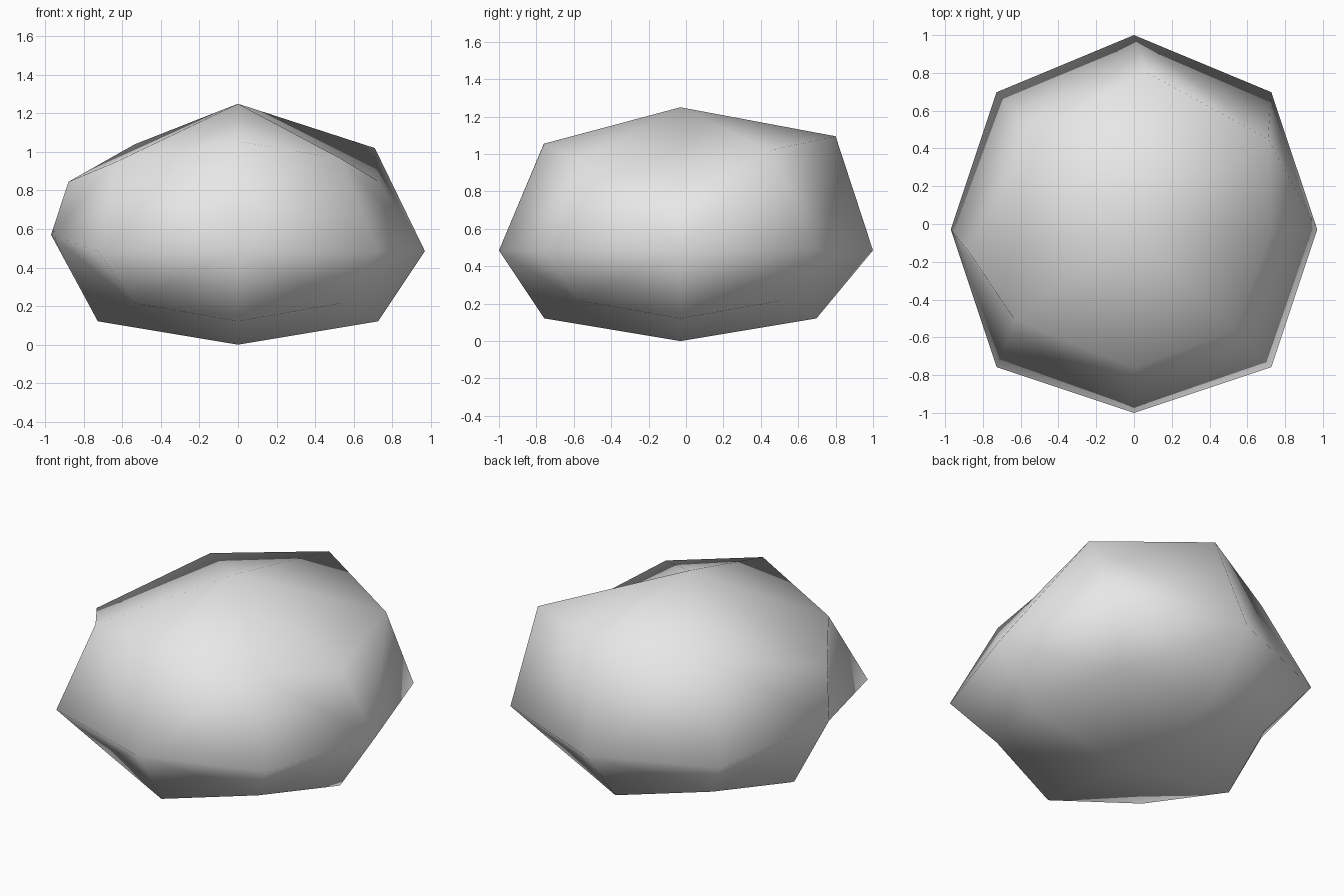
import bpy, bmesh
from mathutils import Vector

cube = bpy.data.objects.get("Cube")
if cube:
    bpy.data.objects.remove(cube)

HALF = Vector((0.97, 0.97, 0.485))
CENTRE = Vector((0, -0.03, 0.485))
# pull toward the middle for face centres, edge middles and corners
ROUNDING = {1: 1.0, 2: 0.75, 3: 0.5556}

# boulder points pulled out of the rounded block, keyed by direction
PULLED = {
    (0, 0, 1): (0, -0.03, 1.25),
    (0, -1, 1): (0, -0.76, 1.055),
    (0, 1, 1): (0.07, 0.80, 1.095),
    (-1, 0, 1): (-0.88, -0.14, 0.845),
    (1, -1, 1): (0.535, -0.565, 0.965),
    (-1, -1, 1): (-0.63, -0.51, 0.95),
    (1, 1, 1): (0.71, 0.45, 1.02),
    (-1, 1, 1): (-0.535, 0.49, 1.04),
    (-1, 0, 0): (-0.97, -0.03, 0.57),
    (0, 1, 0): (0, 1.0, 0.485),
}

# block with every side cut into four
bm = bmesh.new()
bmesh.ops.create_cube(bm, size=2)
bmesh.ops.subdivide_edges(bm, edges=bm.edges[:], cuts=1, use_grid_fill=True)


def direction(vert):
    return tuple(round(c) for c in vert.co)


def rank(vert):
    return sum(abs(c) for c in direction(vert))


# crease each quarter from its corner to the middle of the side
for face in bm.faces[:]:
    ordered = sorted(face.verts, key=rank)
    bmesh.utils.face_split(face, ordered[-1], ordered[0])

# round the block, then pull the irregular points
for vert in bm.verts:
    key = direction(vert)
    if key in PULLED:
        vert.co = PULLED[key]
    else:
        vert.co = CENTRE + Vector(key) * HALF * ROUNDING[rank(vert)]

bmesh.ops.recalc_face_normals(bm, faces=bm.faces[:])
for face in bm.faces:
    face.smooth = True

mesh = bpy.data.meshes.new("boulder")
bm.to_mesh(mesh)
bm.free()
boulder = bpy.data.objects.new("boulder", mesh)
bpy.context.collection.objects.link(boulder)

# plain grey stone
stone = bpy.data.materials.new("stone_grey")
stone.use_nodes = True
grey = (0.8, 0.8, 0.8, 1)
stone.diffuse_color = grey
stone.node_tree.nodes["Principled BSDF"].inputs["Base Color"].default_value = grey
mesh.materials.append(stone)
